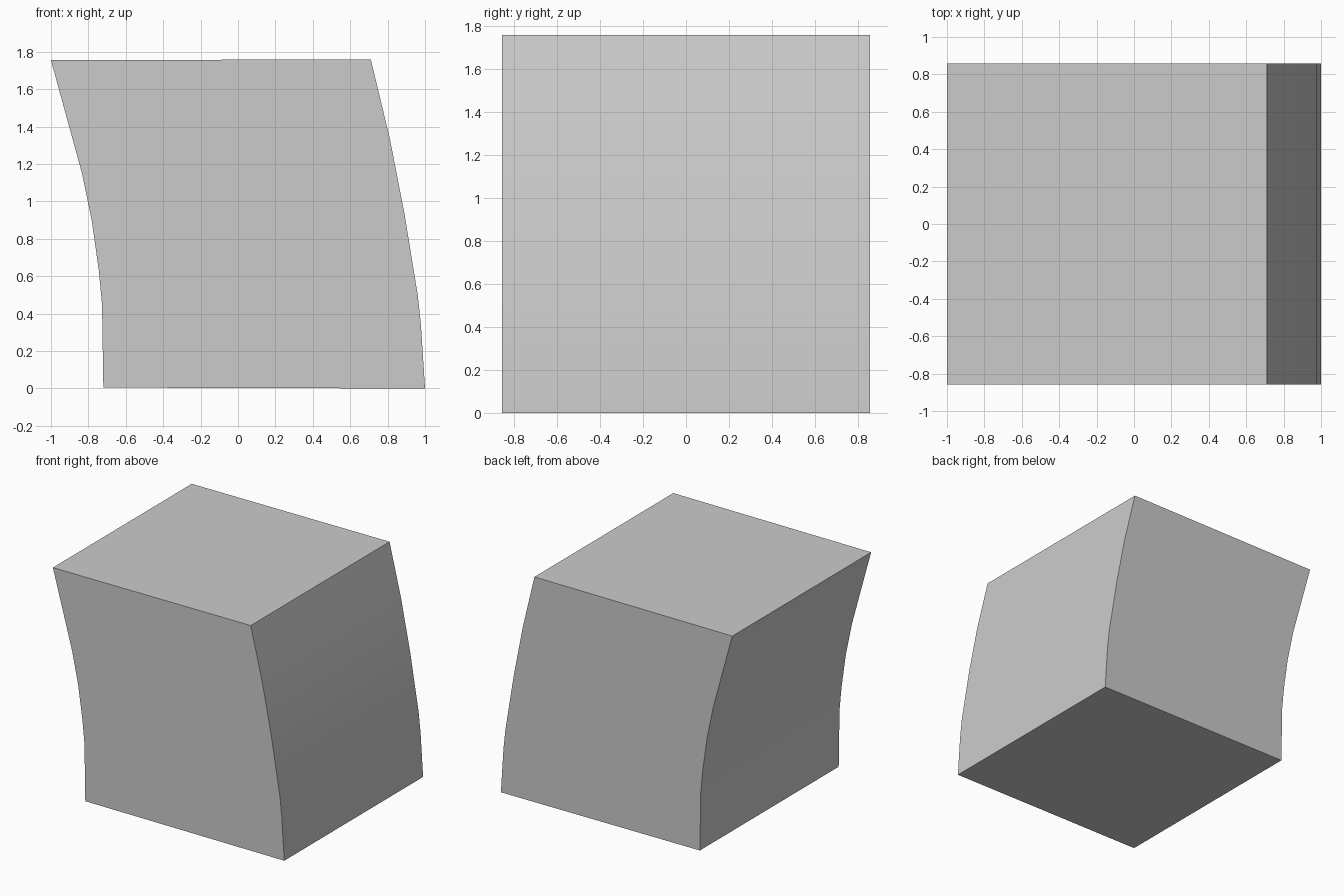
import bpy, bmesh, math

if "Cube" in bpy.data.objects:
    bpy.data.objects.remove(bpy.data.objects["Cube"])

HALF_DEPTH = 0.857

# Side profile in x, z: bottom edge, bulging right side, top edge, hollow left side
right_side = [(1.0, 0.0), (0.978, 0.34), (0.961, 0.5), (0.889, 0.94),
              (0.812, 1.335), (0.71, 1.76)]
left_side = [(-1.0, 1.755), (-0.834, 1.15), (-0.782, 0.9), (-0.744, 0.63),
             (-0.727, 0.45), (-0.72, 0.005)]

# Leaning block: the profile extruded from front to back
bm = bmesh.new()
front = bm.faces.new([bm.verts.new((x, -HALF_DEPTH, z)) for x, z in right_side + left_side])
ext = bmesh.ops.extrude_face_region(bm, geom=[front], use_keep_orig=True)
back_verts = [v for v in ext["geom"] if isinstance(v, bmesh.types.BMVert)]
bmesh.ops.translate(bm, vec=(0, 2 * HALF_DEPTH, 0), verts=back_verts)
bmesh.ops.recalc_face_normals(bm, faces=bm.faces[:])

mesh = bpy.data.meshes.new("leaning_block")
bm.to_mesh(mesh)
bm.free()
block = bpy.data.objects.new("leaning_block", mesh)
bpy.context.collection.objects.link(block)

# Soft curved sides, sharp outer edges
bpy.context.view_layer.objects.active = block
block.select_set(True)
bpy.ops.object.shade_smooth_by_angle(angle=math.radians(30))
